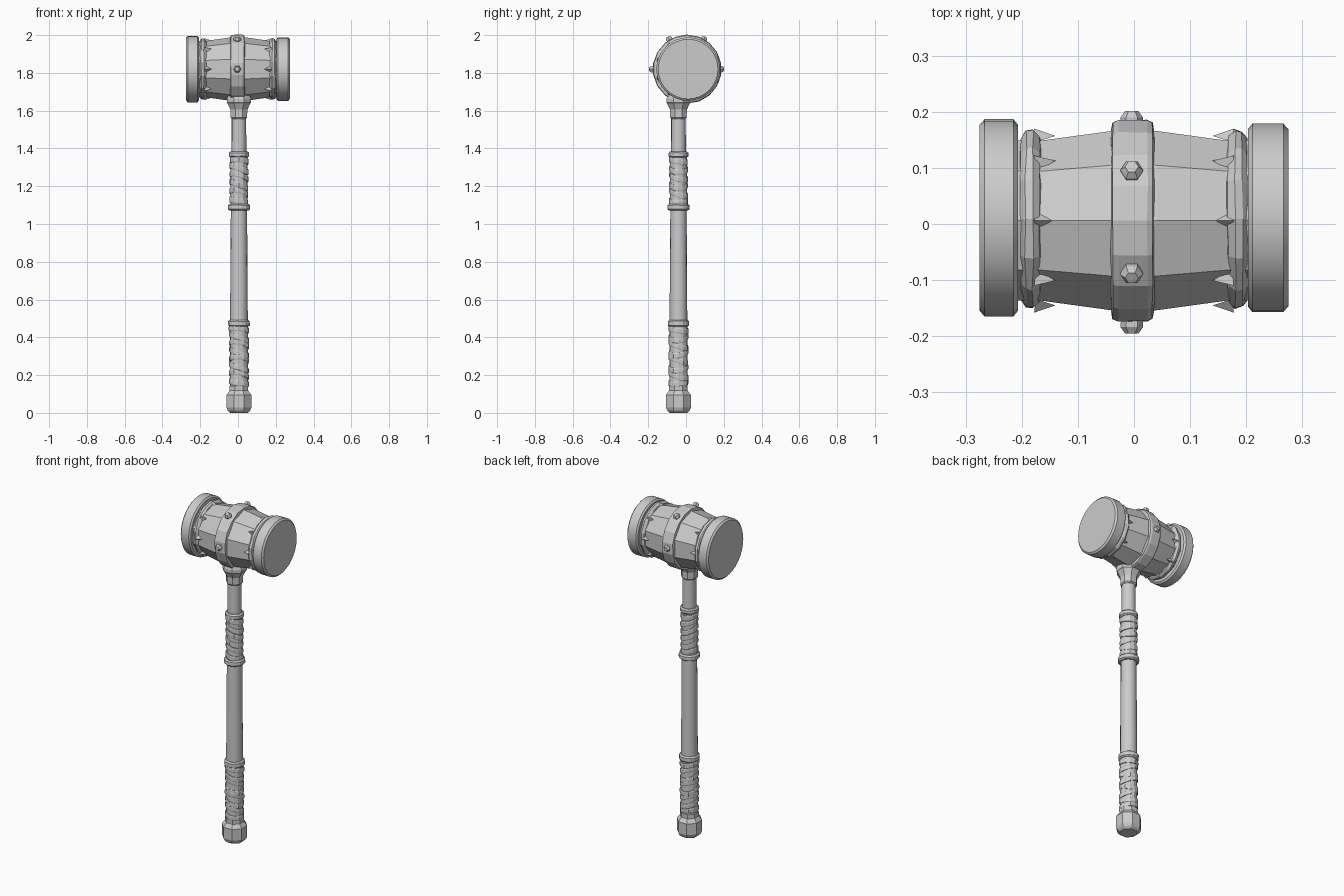
import bpy, bmesh, math, random
from mathutils import Matrix, Vector

if "Cube" in bpy.data.objects:
    bpy.data.objects.remove(bpy.data.objects["Cube"])

random.seed(4)
TO_X = Matrix.Rotation(math.pi / 2, 4, 'Y')      # lathe axis z -> x
HAND = (0.005, -0.04, 0)                          # handle axis
HEAD = (0, 0.006, 1.82)                           # head axis


def finish(name, bm, smooth=False):
    bmesh.ops.recalc_face_normals(bm, faces=bm.faces[:])
    me = bpy.data.meshes.new(name)
    bm.to_mesh(me)
    bm.free()
    ob = bpy.data.objects.new(name, me)
    bpy.context.collection.objects.link(ob)
    if smooth:
        bpy.context.view_layer.objects.active = ob
        ob.select_set(True)
        bpy.ops.object.shade_smooth_by_angle(angle=math.radians(35))
        ob.select_set(False)
    return ob


def lathe(name, prof, sides, centre, rot=Matrix(), phase=0.0, jitter=0.0, smooth=False):
    """Spin (radius, height) points about local z and cap both ends."""
    bm = bmesh.new()
    mat = Matrix.Translation(centre) @ rot
    rings = []
    for r, h in prof:
        ring = []
        for i in range(sides):
            a = 2 * math.pi * i / sides + phase
            rr = r + random.uniform(-jitter, jitter)
            hh = h + random.uniform(-jitter, jitter)
            ring.append(bm.verts.new(mat @ Vector((rr * math.cos(a), rr * math.sin(a), hh))))
        rings.append(ring)
    for lo, hi in zip(rings, rings[1:]):
        for i in range(sides):
            j = (i + 1) % sides
            bm.faces.new((lo[i], lo[j], hi[j], hi[i]))
    bm.faces.new(rings[0])
    bm.faces.new(rings[-1])
    return finish(name, bm, smooth)


def wrap(name, z, r, half, tilt, phase, sides=12):
    """Slanted leather strip around the handle."""
    bm = bmesh.new()
    section = ((r - 0.012, -half), (r - 0.002, -half), (r, -half * 0.6),
               (r, half * 0.6), (r - 0.002, half), (r - 0.012, half))
    rings = []
    for i in range(sides):
        a = 2 * math.pi * i / sides
        dz = z + tilt * math.cos(a - phase)
        k = random.uniform(-0.0015, 0.0015)
        rings.append([bm.verts.new((HAND[0] + (q + k) * math.cos(a),
                                    HAND[1] + (q + k) * math.sin(a), dz + h)) for q, h in section])
    n = len(section)
    for i in range(sides):
        p, q = rings[i], rings[(i + 1) % sides]
        for k in range(n):
            bm.faces.new((p[k], q[k], q[(k + 1) % n], p[(k + 1) % n]))
    return finish(name, bm)


# Handle shaft and pommel
lathe("shaft", [(0.047, 0.1), (0.047, 0.48), (0.045, 0.8), (0.043, 1.08), (0.039, 1.38), (0.038, 1.66)],
      16, HAND, smooth=True)
lathe("pommel", [(0.05, 0.0), (0.064, 0.012), (0.071, 0.028), (0.071, 0.095), (0.053, 0.118),
                 (0.053, 0.143), (0.047, 0.15)], 8, HAND, phase=math.pi / 8)

# Collars bounding the two grips
for name, z0, z1, r in (("lower_grip_collar", 0.456, 0.492, 0.057),
                        ("upper_grip_bottom_collar", 1.072, 1.106, 0.059),
                        ("upper_grip_top_collar", 1.352, 1.384, 0.053)):
    lathe(name, [(r - 0.008, z0), (r, z0 + 0.007), (r, z1 - 0.007), (r - 0.008, z1)], 14, HAND, jitter=0.001)

# Leather grips: core plus overlapping slanted strips
for part, z0, z1, r, count in (("lower", 0.14, 0.46, 0.053, 8), ("upper", 1.10, 1.355, 0.05, 6)):
    lathe(part + "_grip", [(r - 0.005, z0), (r - 0.006, z1)], 12, HAND)
    step = (z1 - z0) / count
    for i in range(count):
        edge = i in (0, count - 1)
        wrap(f"{part}_grip_strip_{i}", z0 + step * (i + 0.5), r, step * 0.36,
             0.009 if edge else 0.018, math.pi * (i % 2) * 0.4 + random.uniform(2.6, 3.4))

# Socket joining handle and head
lathe("socket", [(0.041, 1.557), (0.047, 1.564), (0.048, 1.605), (0.064, 1.636),
                 (0.069, 1.642), (0.069, 1.662), (0.06, 1.685)], 8, HAND, phase=math.pi / 8)

# Barrel-shaped head, central band
lathe("head_barrel", [(0.15, -0.22), (0.15, -0.165), (0.168, -0.04), (0.168, 0.04), (0.15, 0.165), (0.15, 0.22)],
      10, HEAD, TO_X)
lathe("head_band", [(0.165, -0.041), (0.178, -0.038), (0.182, -0.028), (0.182, 0.024), (0.178, 0.033), (0.165, 0.036)],
      18, HEAD, TO_X, jitter=0.001)

# Striking faces, rings and inward spikes on each end
for side, s, r, inner in (("left", -1, 0.176, 0.207), ("right", 1, 0.168, 0.203)):
    c = (0, 0.011, 1.82)
    lathe(side + "_striking_disc", [(r - 0.01, s * inner), (r, s * (inner + 0.008)),
                                    (r, s * 0.266), (r - 0.01, s * 0.275)], 32, c, TO_X, smooth=True)
    lathe(side + "_ring", [(0.14, s * 0.165), (0.152, s * 0.168), (0.163, s * 0.18),
                           (0.16, s * 0.193), (0.148, s * 0.202), (0.14, s * 0.203)],
          14, (0, 0.009, 1.82), TO_X, jitter=0.002)
    bm = bmesh.new()
    for i in range(8):
        spin = Matrix.Translation(HEAD) @ Matrix.Rotation(i * math.pi / 4, 4, 'X')
        base = [bm.verts.new(spin @ Vector(p)) for p in
                ((s * 0.175, -0.018, 0.14), (s * 0.175, 0.018, 0.14), (s * 0.178, 0, 0.164))]
        tip = bm.verts.new(spin @ Vector((s * 0.14, 0, 0.151)))
        bm.faces.new(base)
        for k in range(3):
            bm.faces.new((base[k], base[(k + 1) % 3], tip))
    finish(side + "_spikes", bm)

# Studs on the central band
for i, deg in enumerate((0, 60, 120, 180)):
    rot = Matrix.Rotation(math.radians(deg - 90), 4, 'X')
    lathe(f"stud_{i}", [(0.019, 0.165), (0.02, 0.187), (0.012, 0.198)], 6,
          (-0.004, 0.003, 1.82), rot)
